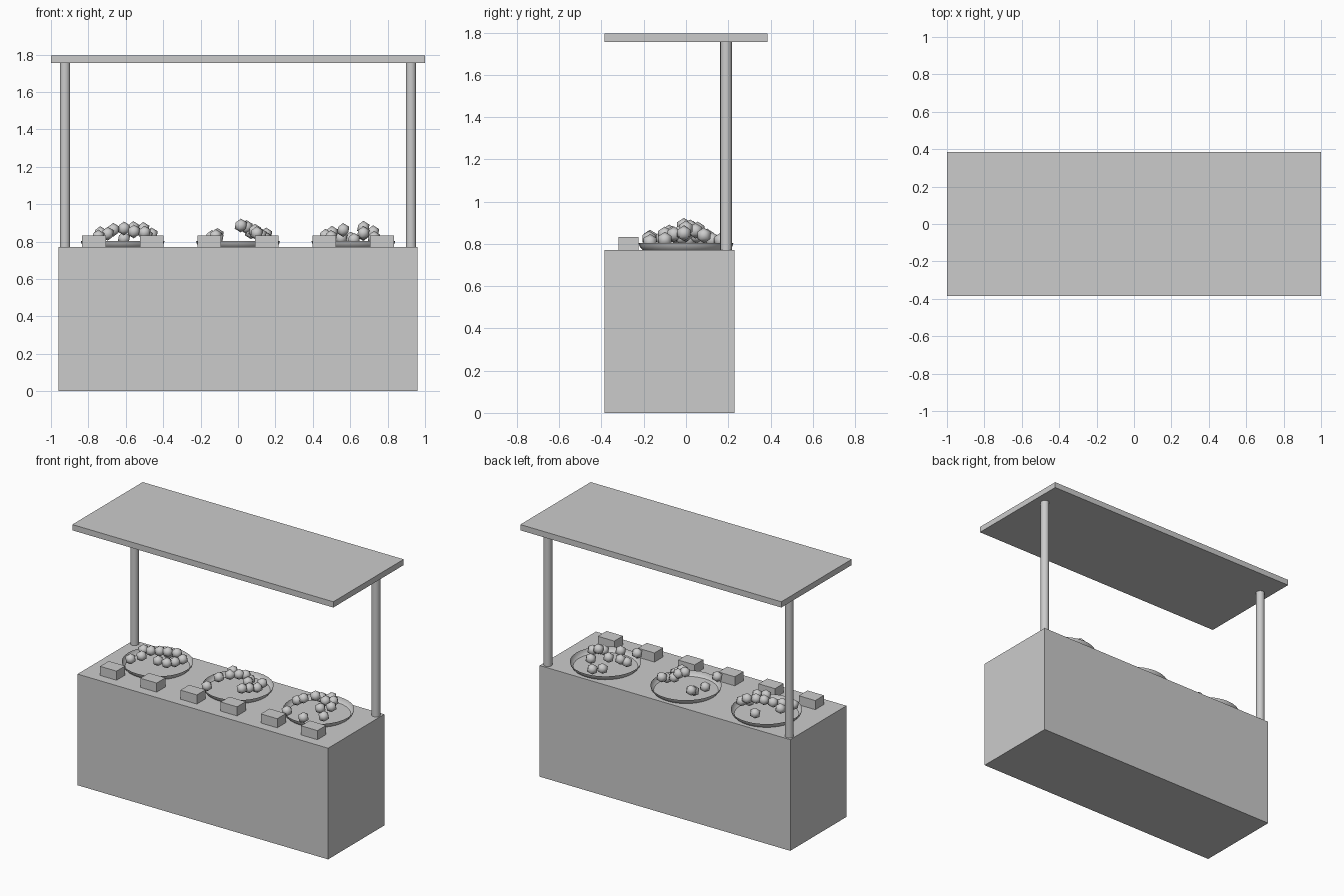
import bpy, bmesh, math
from mathutils import Matrix

if "Cube" in bpy.data.objects:
    bpy.data.objects.remove(bpy.data.objects["Cube"])


def finish(name, bm, smooth=False):
    bmesh.ops.recalc_face_normals(bm, faces=bm.faces[:])
    mesh = bpy.data.meshes.new(name)
    bm.to_mesh(mesh)
    bm.free()
    for p in mesh.polygons:
        p.use_smooth = smooth
    obj = bpy.data.objects.new(name, mesh)
    bpy.context.collection.objects.link(obj)
    return obj


def box(name, lo, hi):
    bm = bmesh.new()
    mid = [(a + b) / 2 for a, b in zip(lo, hi)]
    size = [b - a for a, b in zip(lo, hi)]
    bmesh.ops.create_cube(bm, size=1, matrix=Matrix.Translation(mid) @ Matrix.Diagonal((*size, 1)))
    return finish(name, bm)


# Counter and flat roof
box("counter", (-0.96, -0.385, 0), (0.96, 0.23, 0.77))
box("roof", (-1, -0.385, 1.755), (1, 0.385, 1.795))

# Round posts at the back corners
for side, x in (("left", -0.925), ("right", 0.925)):
    bm = bmesh.new()
    bmesh.ops.create_cone(bm, cap_ends=True, segments=16, radius1=0.028, radius2=0.028,
                          depth=0.985, matrix=Matrix.Translation((x, 0.19, 1.2625)))
    post = finish(side + "_post", bm, True)
    for p in post.data.polygons:
        p.use_smooth = abs(p.normal.z) < 0.5

# Small blocks along the front edge of the counter
for i in range(6):
    x = -0.77 + 0.308 * i
    box(f"front_block_{i + 1}", (x - 0.063, -0.32, 0.77), (x + 0.063, -0.225, 0.833))


# Shallow open bowls, let into the counter top
def bowl(name, x):
    bm = bmesh.new()
    bmesh.ops.create_uvsphere(bm, u_segments=32, v_segments=16, radius=1)
    bmesh.ops.delete(bm, geom=[v for v in bm.verts if v.co.z > 0.01], context='VERTS')
    bmesh.ops.transform(bm, verts=bm.verts[:],
                        matrix=Matrix.Translation((x, 0, 0.803)) @ Matrix.Diagonal((0.224, 0.224, 0.08, 1)))
    finish(name, bm, True)


# Heaps of fruit, as (x from bowl centre, y, z)
heaps = {
    -0.617: [(-.13, -.11, .827), (-.08, -.06, .842), (-.05, .0, .863), (.007, .016, .87),
             (.057, .032, .872), (.06, -.08, .854), (.117, -.065, .848), (.127, .009, .829),
             (.155, .054, .838), (.11, .056, .868), (.007, .115, .816), (-.12, .018, .845)],
    0.0: [(-.12, -.17, .83), (-.14, -.01, .825), (-.11, .07, .82), (.015, -.01, .886),
          (.045, .02, .878), (.07, .03, .85), (.1, -.1, .845), (.12, -.05, .835),
          (.14, .01, .82), (.15, .05, .838), (.09, -.02, .858), (-.11, .1, .835)],
    0.617: [(-.12, -.175, .825), (-.15, -.02, .831), (-.115, .0, .847), (-.055, .045, .862),
            (.053, -.057, .845), (.053, .0, .874), (.105, -.01, .85), (.053, .085, .84),
            (.003, -.17, .81), (.11, -.1, .82), (-.065, .125, .818), (-.015, .165, .816)],
}
for n, (cx, fruits) in enumerate(heaps.items(), 1):
    bowl(f"bowl_{n}", cx)
    bm = bmesh.new()
    for dx, y, z in fruits:
        bmesh.ops.create_icosphere(bm, subdivisions=1, radius=0.037,
                                   matrix=Matrix.Translation((cx + dx, y, z)))
    finish(f"fruit_heap_{n}", bm, True)
